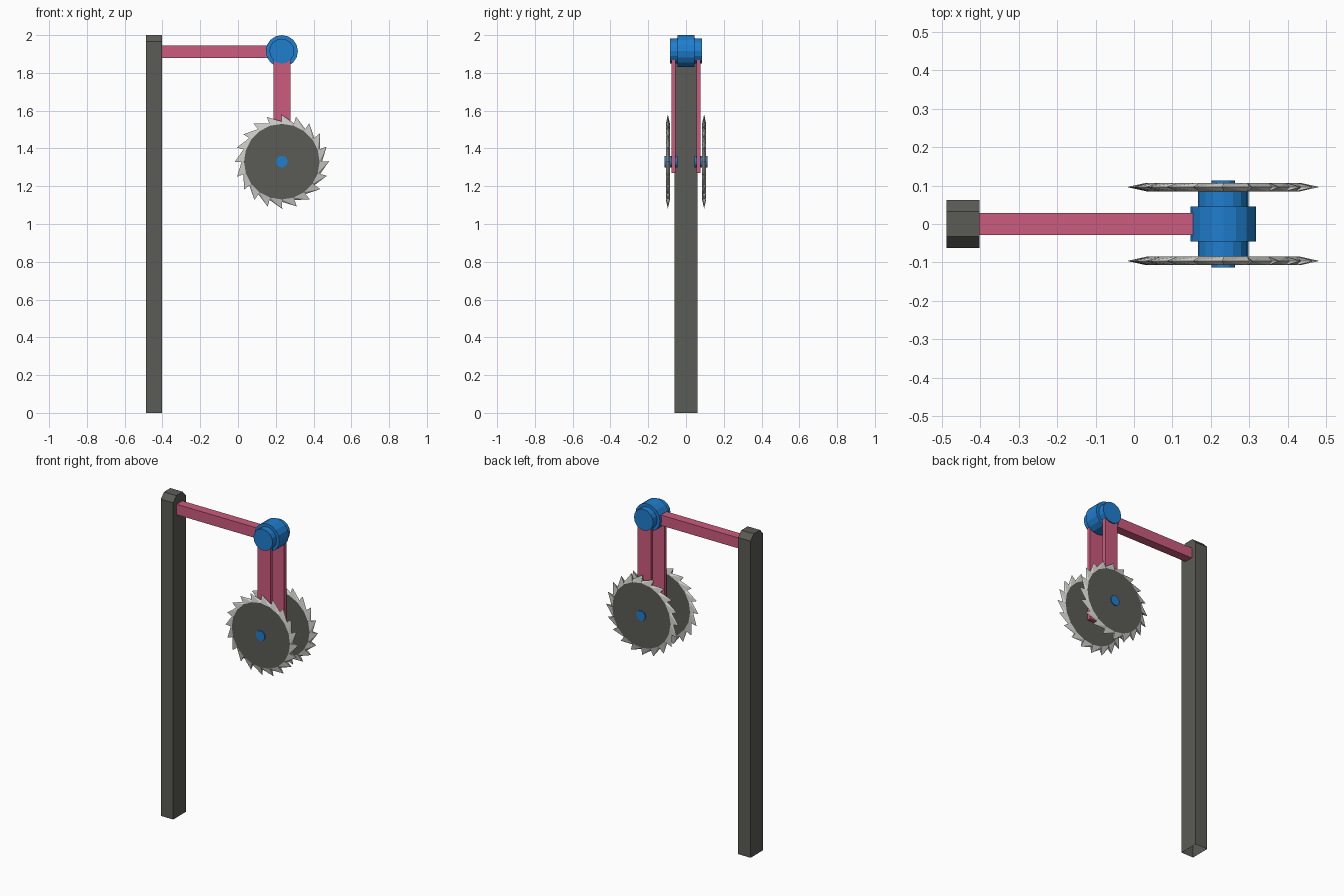
import bpy, bmesh, math

if "Cube" in bpy.data.objects:
    bpy.data.objects.remove(bpy.data.objects["Cube"])


def material(name, rgb):
    m = bpy.data.materials.new(name)
    m.diffuse_color = (*rgb, 1)
    m.use_nodes = True
    m.node_tree.nodes["Principled BSDF"].inputs["Base Color"].default_value = m.diffuse_color
    return m


DARK = material("dark grey", (0.105, 0.107, 0.093))
PINK = material("rose pink", (0.60, 0.105, 0.21))
BLUE = material("bright blue", (0.014, 0.21, 0.62))
STEEL = material("light steel", (0.60, 0.60, 0.57))

CX, HUB_Z, SAW_Z = 0.232, 1.915, 1.33


def make(name, verts, faces, mat):
    me = bpy.data.meshes.new(name)
    me.from_pydata(verts, [], faces)
    bm = bmesh.new()
    bm.from_mesh(me)
    bmesh.ops.recalc_face_normals(bm, faces=bm.faces)
    bm.to_mesh(me)
    bm.free()
    me.materials.append(mat)
    ob = bpy.data.objects.new(name, me)
    bpy.context.collection.objects.link(ob)
    return ob


def box(name, lo, hi, mat):
    v = [(x, y, z) for x in (lo[0], hi[0]) for y in (lo[1], hi[1]) for z in (lo[2], hi[2])]
    f = [(0, 1, 3, 2), (4, 6, 7, 5), (0, 4, 5, 1), (2, 3, 7, 6), (0, 2, 6, 4), (1, 5, 7, 3)]
    return make(name, v, f, mat)


def cylinder(name, z, r, y0, y1, n, mat):
    """Cylinder lying along y."""
    v = [(CX + r * math.cos(math.tau * i / n), y, z + r * math.sin(math.tau * i / n))
         for y in (y0, y1) for i in range(n)]
    f = [tuple(range(n)), tuple(range(n, 2 * n))]
    f += [(i, (i + 1) % n, n + (i + 1) % n, n + i) for i in range(n)]
    return make(name, v, f, mat)


def teeth(name, y, n=20, root=0.2, tip=0.25, half=0.011):
    """Ring of slanted teeth, each tapering to a point."""
    v, f = [], []
    for i in range(n):
        a = math.tau * i / n
        for r, dy, da in ((root, -half, 0), (root, half, 0), (tip, 0, 0.01),
                          (root + 0.012, 0, -0.01)):
            v.append((CX + r * math.cos(a + da), y + dy, SAW_Z + r * math.sin(a + da)))
    for i in range(n):
        p, q = 4 * i, 4 * ((i + 1) % n)
        f += [(p, q, q + 2), (p + 1, q + 2, q + 1),            # broad sides
              (p, q + 2, p + 3), (p + 1, p + 3, q + 2),        # sloping back edge
              (p, p + 3, p + 2), (p + 1, p + 2, p + 3)]        # steep cutting edge
    return make(name, v, f, STEEL)


# Post with chamfered top and open base
prof = [(-0.062, 0), (-0.062, 1.967), (-0.032, 2.0), (0.032, 2.0), (0.062, 1.967), (0.062, 0)]
n = len(prof)
make("post", [(x, y, z) for x in (-0.487, -0.402) for y, z in prof],
     [tuple(range(n)), tuple(range(n, 2 * n))] + [(i, i + 1, n + i + 1, n + i) for i in range(n - 1)],
     DARK)

# Horizontal arm
box("arm", (-0.404, -0.028, 1.88), (0.19, 0.028, 1.945), PINK)

# Pivot hub: wide core and narrower end caps
cylinder("hub_core", HUB_Z, 0.085, -0.046, 0.046, 16, BLUE)
cylinder("hub_caps", HUB_Z, 0.066, -0.085, 0.085, 16, BLUE)

# Hanging legs, axles and saw blades on both sides
for s, side in ((-1, "front"), (1, "back")):
    ys = sorted((s * 0.055, s * 0.078))
    box(side + "_leg", (CX - 0.045, ys[0], 1.27), (CX + 0.045, ys[1], 1.90), PINK)
    cylinder(side + "_axle", SAW_Z, 0.031, *sorted((s * 0.046, s * 0.113)), 12, BLUE)
    cylinder(side + "_saw_disc", SAW_Z, 0.2, *sorted((s * 0.085, s * 0.107)), 20, DARK)
    teeth(side + "_saw_teeth", s * 0.096)
